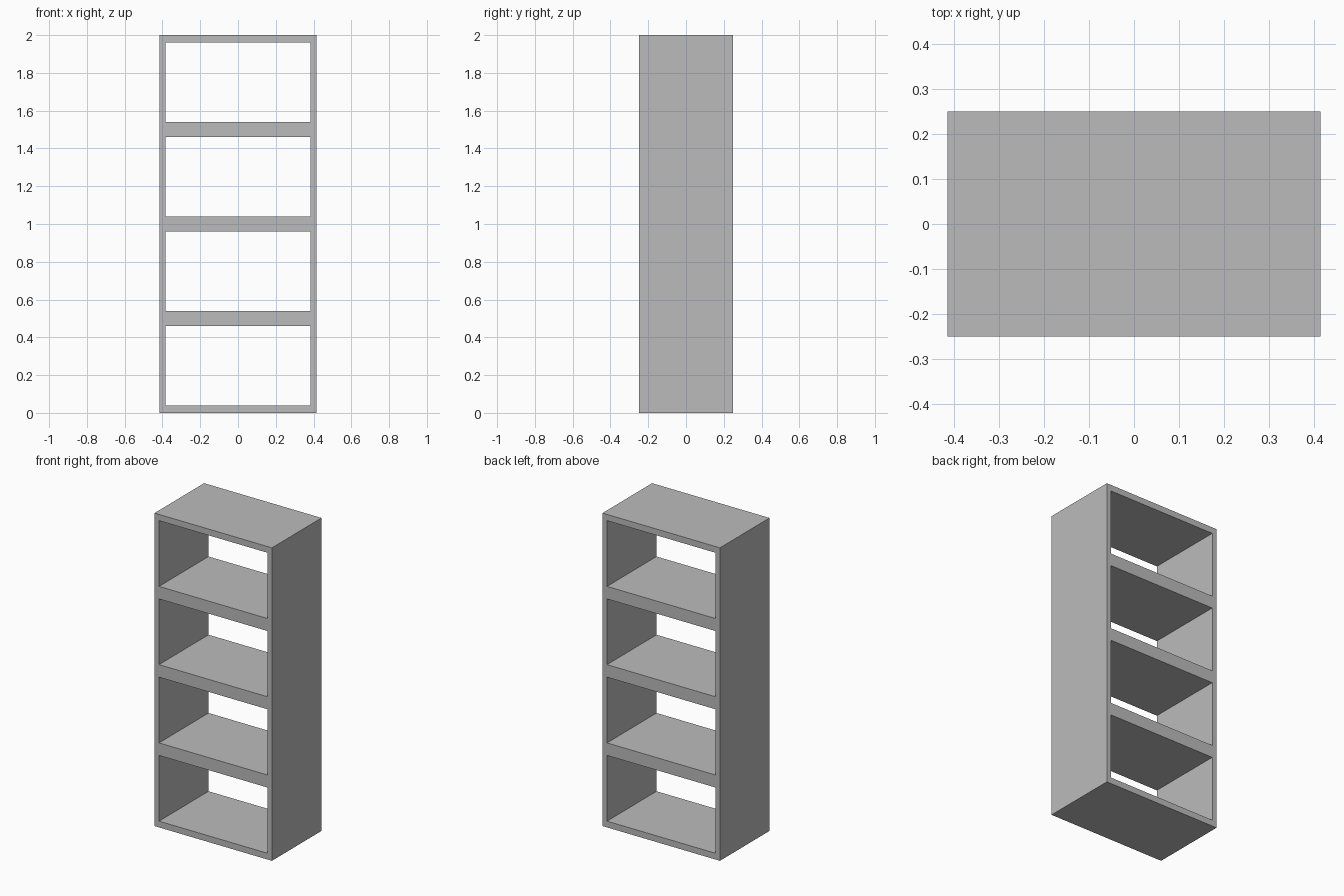
import bpy
import bmesh

cube = bpy.data.objects.get("Cube")
if cube:
    bpy.data.objects.remove(cube, do_unlink=True)

WIDTH, DEPTH, HEIGHT = 0.83, 0.5, 2.0
BAYS = 4
SIDE = 0.032       # side panel thickness
BOARD = 0.04       # top and bottom thickness; shelves are twice this

# Plain grey finish
grey = bpy.data.materials.new("grey")
grey.use_nodes = True
colour = (0.5, 0.5, 0.5, 1)
grey.diffuse_color = colour
grey.node_tree.nodes["Principled BSDF"].inputs["Base Color"].default_value = colour

# Grid lines of the front face: side panels across, boards and bays upward
half = WIDTH / 2
xs = [-half, -half + SIDE, half - SIDE, half]
zs = [0]
for i in range(BAYS):
    base = i * HEIGHT / BAYS
    zs += [base + BOARD, base + HEIGHT / BAYS - BOARD]
zs.append(HEIGHT)

# Front face with one opening per bay
bm = bmesh.new()
rows = [[bm.verts.new((x, -DEPTH / 2, z)) for x in xs] for z in zs]
for r in range(len(zs) - 1):
    for c in range(len(xs) - 1):
        if c == 1 and r % 2 == 1:
            continue
        bm.faces.new((rows[r][c], rows[r][c + 1], rows[r + 1][c + 1], rows[r + 1][c]))

# Extrude to full depth, leaving the bays open at the back
front = bm.faces[:]
result = bmesh.ops.extrude_face_region(bm, geom=front, use_keep_orig=True)
moved = [v for v in result["geom"] if isinstance(v, bmesh.types.BMVert)]
bmesh.ops.translate(bm, verts=moved, vec=(0, DEPTH, 0))
bmesh.ops.recalc_face_normals(bm, faces=bm.faces[:])

mesh = bpy.data.meshes.new("shelf_unit")
bm.to_mesh(mesh)
bm.free()
mesh.materials.append(grey)
shelf_unit = bpy.data.objects.new("shelf_unit", mesh)
bpy.context.scene.collection.objects.link(shelf_unit)
